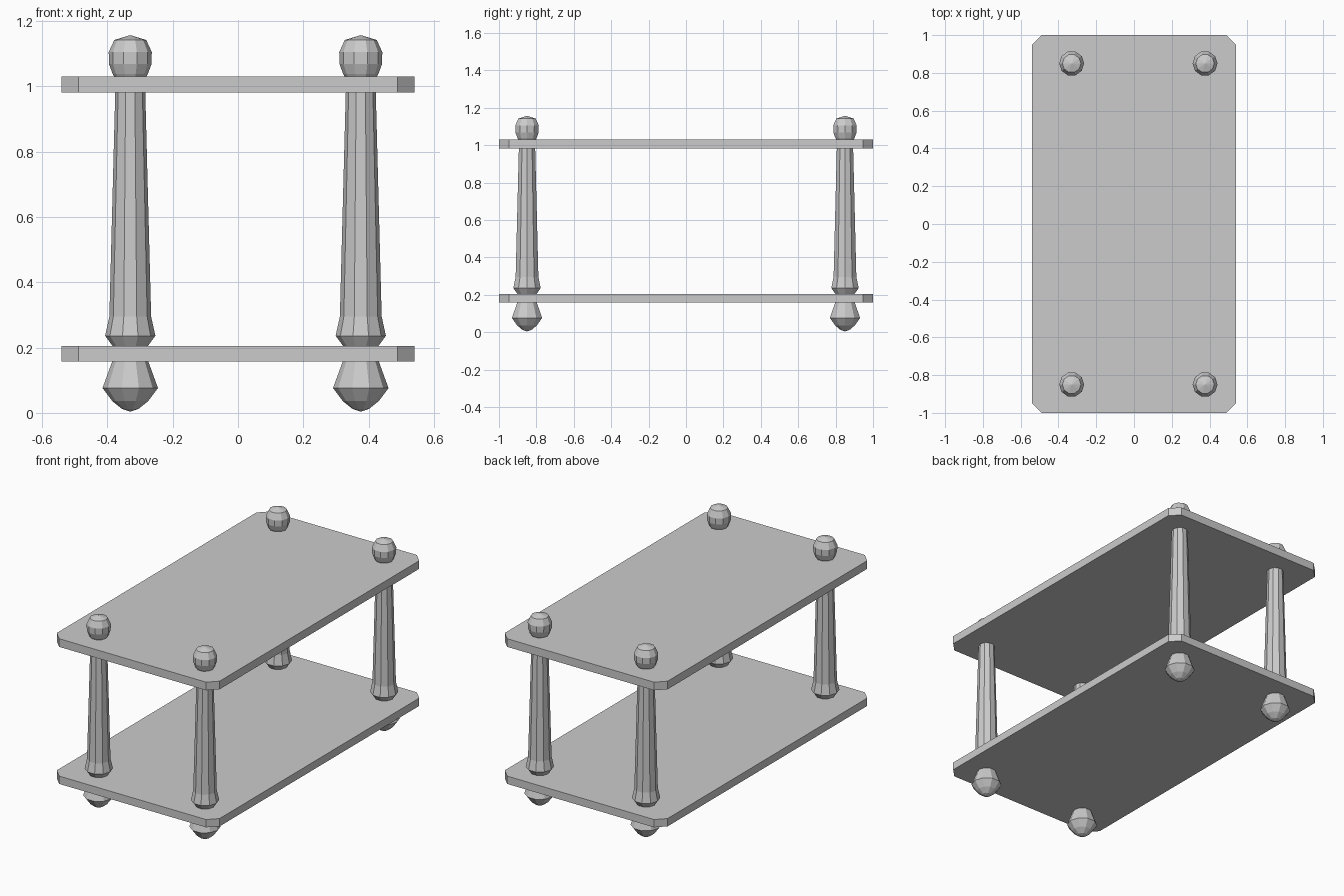
import bpy, bmesh, math

if "Cube" in bpy.data.objects:
    bpy.data.objects.remove(bpy.data.objects["Cube"])

HALF_X, HALF_Y, CUT = 0.541, 1.0, 0.053
SIDES = 10
# (radius, height) outline of the turned post, foot to finial
PROFILE = [(0, 0.004), (0.025, 0.012), (0.055, 0.036), (0.085, 0.076),
           (0.055, 0.158), (0.05, 0.18), (0.054, 0.205), (0.077, 0.236),
           (0.064, 0.295), (0.046, 0.98), (0.043, 1.02), (0.054, 1.038),
           (0.065, 1.068), (0.066, 1.105), (0.049, 1.142), (0, 1.157)]


def make_object(name, bm):
    bmesh.ops.recalc_face_normals(bm, faces=bm.faces)
    mesh = bpy.data.meshes.new(name)
    bm.to_mesh(mesh)
    bm.free()
    obj = bpy.data.objects.new(name, mesh)
    bpy.context.collection.objects.link(obj)
    return obj


def shelf(name, z0, z1):
    # Rectangle with clipped corners, extruded upward
    a, b = HALF_X - CUT, HALF_Y - CUT
    outline = [(a, -HALF_Y), (HALF_X, -b), (HALF_X, b), (a, HALF_Y),
               (-a, HALF_Y), (-HALF_X, b), (-HALF_X, -b), (-a, -HALF_Y)]
    bm = bmesh.new()
    face = bm.faces.new([bm.verts.new((x, y, z0)) for x, y in outline])
    top = bmesh.ops.extrude_face_region(bm, geom=[face])
    verts = [g for g in top["geom"] if isinstance(g, bmesh.types.BMVert)]
    bmesh.ops.translate(bm, verts=verts, vec=(0, 0, z1 - z0))
    # keep the bottom cap
    if not face.is_valid:
        bmesh.ops.holes_fill(bm, edges=bm.edges)
    return make_object(name, bm)


def post(name, x, y):
    # Lathe the outline around the post axis
    bm = bmesh.new()
    verts = [bm.verts.new((r, 0, z)) for r, z in PROFILE]
    edges = [bm.edges.new(pair) for pair in zip(verts, verts[1:])]
    bmesh.ops.spin(bm, geom=verts + edges, cent=(0, 0, 0), axis=(0, 0, 1),
                   angle=math.tau, steps=SIDES, use_duplicate=False)
    bmesh.ops.remove_doubles(bm, verts=bm.verts, dist=0.0005)
    obj = make_object(name, bm)
    obj.location = (x, y, 0)
    return obj


# Two shelves
shelf("lower_shelf", 0.158, 0.205)
shelf("upper_shelf", 0.981, 1.03)

# Four turned posts, set slightly off centre along x
for side, x in (("left", -0.33), ("right", 0.376)):
    for end, y in (("front", -0.85), ("back", 0.85)):
        post(f"{end}_{side}_post", x, y)
